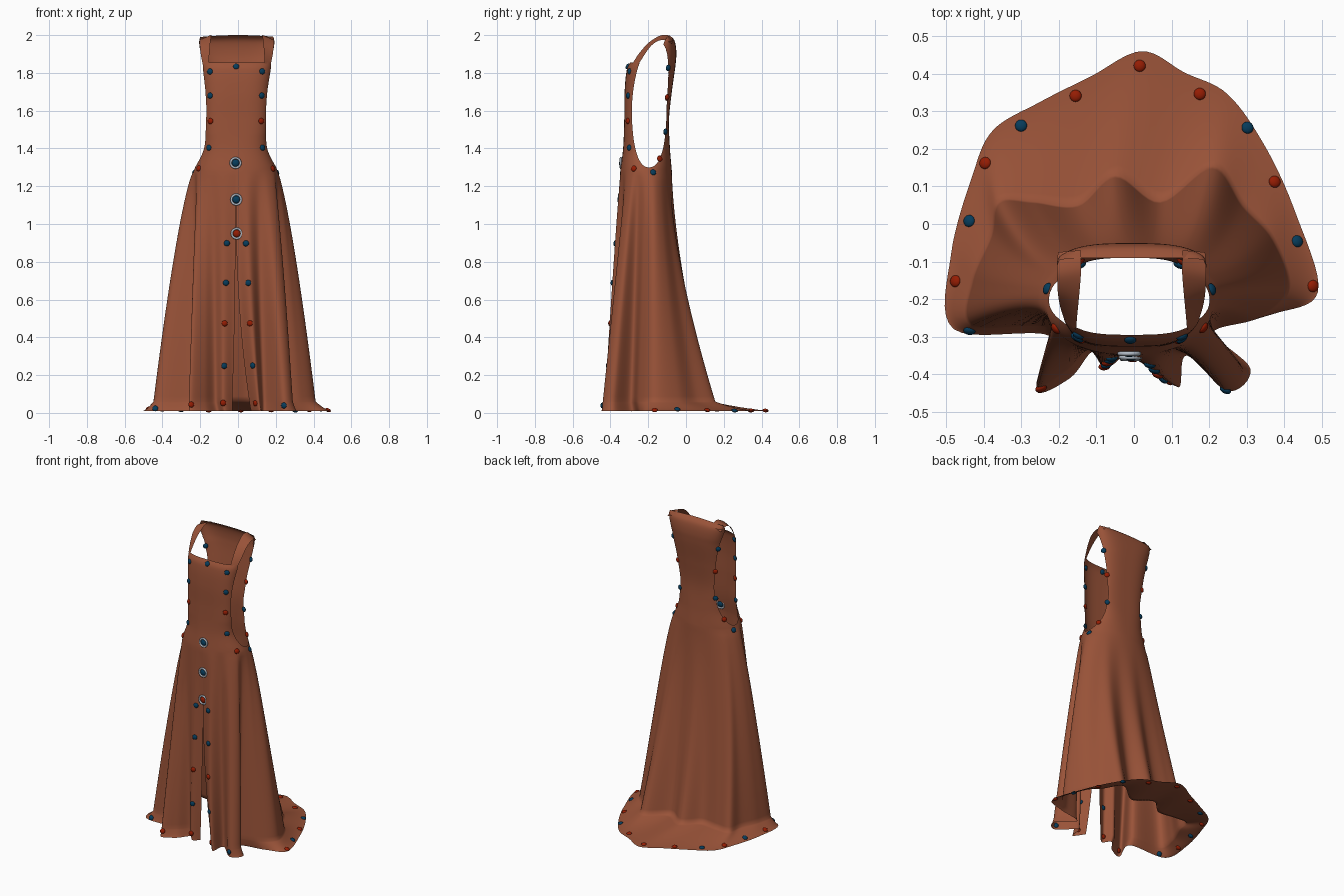
import bpy, bmesh, math
from mathutils import Vector
from mathutils.bvhtree import BVHTree

cube = bpy.data.objects.get("Cube")
if cube:
    bpy.data.objects.remove(cube)


def material(name, color):
    mat = bpy.data.materials.new(name)
    mat.use_nodes = True
    mat.diffuse_color = (*color, 1)
    mat.node_tree.nodes["Principled BSDF"].inputs["Base Color"].default_value = (*color, 1)
    return mat


cloth = material("rust brown cloth", (0.32, 0.086, 0.04))
blue = material("dark blue bead", (0.002, 0.045, 0.105))
red = material("dark red bead", (0.3, 0.012, 0.001))
silver = material("silver grey", (0.45, 0.5, 0.57))

COLS = 192
NECK_ROWS = 16
NECK_Z, HIP_Z, FLOOR_Z, HEM_Z = 1.855, 1.28, 0.06, 0.01
HOLE_Z, HOLE_Y_RADIUS, HOLE_Z_RADIUS, HOLE_POWER = 1.632, 0.092, 0.332, 2.4

# Bodice outline: height, left edge, right edge, front, back
OUTLINE = [
    (1.28, -.235, .21, -.348, -.075), (1.4, -.188, .163, -.333, -.085),
    (1.55, -.184, .164, -.327, -.09), (1.7, -.187, .17, -.325, -.075),
    (1.82, -.195, .183, -.313, -.058), (1.855, -.197, .185, -.295, -.054),
    (1.9, -.201, .188, -.245, -.051), (1.95, -.205, .192, -.195, -.055),
    (1.98, -.205, .192, -.155, -.066), (2.0, -.2, .187, -.11, -.09)]

# Shoulder strap edges, from the neckline over the shoulder to the back
STRAP_INNER = [(.148, -.283, 1.85), (.145, -.247, 1.905), (.14, -.195, 1.962),
               (.135, -.135, 1.998), (.135, -.095, 1.999), (.135, -.07, 1.985)]
STRAP_OUTER = [(.18, -.252, 1.845), (.19, -.22, 1.895), (.196, -.185, 1.943),
               (.198, -.145, 1.97), (.198, -.11, 1.972), (.196, -.075, 1.955)]

# Folded skirt section near the floor, then the hem, both going round from the front slit
DRAPE = [(.06, -.37), (.11, -.43), (.14, -.345), (.24, -.44), (.29, -.385), (.21, -.29),
         (.33, -.25), (.41, -.17), (.37, -.04), (.29, .05), (.21, .155), (.07, .06),
         (-.05, .13), (-.15, .05), (-.27, .06), (-.36, .06), (-.38, -.03), (-.43, -.15),
         (-.43, -.27), (-.22, -.28), (-.26, -.43), (-.18, -.39), (-.12, -.335),
         (-.08, -.38), (-.03, -.35)]
HEM = [(.07, -.37), (.12, -.435), (.14, -.35), (.25, -.445), (.31, -.385), (.21, -.28),
       (.37, -.24), (.49, -.18), (.43, .03), (.35, .205), (.25, .345), (.135, .403),
       (.02, .46), (-.115, .393), (-.25, .325), (-.375, .25), (-.43, .13), (-.487, -.08),
       (-.48, -.28), (-.22, -.3), (-.26, -.445), (-.17, -.41), (-.11, -.34),
       (-.07, -.38), (-.03, -.35)]


def along(points, t):
    """Smooth curve through the points, t from 0 to 1."""
    u = t * (len(points) - 1)
    i = min(int(u), len(points) - 2)
    f = u - i
    a, b, c, d = (Vector(points[max(0, min(len(points) - 1, k))]) for k in range(i - 1, i + 3))
    return b + (c - a) * f / 2 + (a * 2 - b * 5 + c * 4 - d) * f**2 / 2 \
        + (b * 3 - a - c * 3 + d) * f**3 / 2


def outline(z):
    """Bodice section at a height: centre, half sizes and roundness power."""
    i = 0
    while i < len(OUTLINE) - 2 and z > OUTLINE[i + 1][0]:
        i += 1
    p, q = OUTLINE[i], OUTLINE[i + 1]
    before, after = OUTLINE[max(i - 1, 0)], OUTLINE[min(i + 2, len(OUTLINE) - 1)]
    h = q[0] - p[0]
    f = (z - p[0]) / h
    edges = []
    for k in range(1, 5):
        m0 = (q[k] - before[k]) / (q[0] - before[0]) * h
        m1 = (after[k] - p[k]) / (after[0] - p[0]) * h
        edges.append((2 * f**3 - 3 * f**2 + 1) * p[k] + (f**3 - 2 * f**2 + f) * m0
                     + (3 * f**2 - 2 * f**3) * q[k] + (f**3 - f**2) * m1)
    left, right, front, back = edges
    power = 2.2 + max(0, min(1, (z - HIP_Z) / 0.2))
    return (left + right) / 2, (front + back) / 2, (right - left) / 2, (back - front) / 2, power


def bodice_point(t, z):
    mid_x, mid_y, wide, deep, power = outline(z)
    s, c = math.sin(t * math.tau), math.cos(t * math.tau)
    x = mid_x + math.copysign(abs(s) ** (2 / power), s) * wide
    y = mid_y - math.copysign(abs(c) ** (2 / power), c) * deep
    droop = 0.01 * max(0, (z - 1.9) * 10) * (x / 0.2) ** 2
    return Vector((x, y, z - droop))


def skirt_point(t, z):
    # The sides flare early, the back sweeps out late, the slit opens late
    s = (HIP_Z - z) / (HIP_Z - FLOOR_Z)
    c = math.cos(t * math.tau)
    top, low = bodice_point(t, HIP_Z), along(DRAPE, t)
    x = top.x + (low.x - top.x) * s ** (0.72 + 1.8 * max(0, c) ** 8)
    y = top.y + (low.y - top.y) * s ** (1.2 - 0.35 * c)
    return Vector((x, y, z))


def train_point(t, k):
    xy = along(DRAPE, t).lerp(along(HEM, t), k)
    return Vector((*xy, HEM_Z + (FLOOR_Z - HEM_Z) * (1 - k) ** 1.4))


def steps(a, b, n):
    return [a + (b - a) * i / n for i in range(n)]


def armhole(y, z):
    """Oval test for the armhole: below 1 is inside. Also gives the oval's middle."""
    mid = -0.195 + 0.045 * max(0, (z - 1.6) / 0.38) ** 1.5
    r = abs((y - mid) / HOLE_Y_RADIUS) ** HOLE_POWER + abs((z - HOLE_Z) / HOLE_Z_RADIUS) ** HOLE_POWER
    return r ** (1 / HOLE_POWER), mid


# Dress surface, from the back neck down to the train
rows = [(bodice_point, z) for z in steps(2.0, NECK_Z, NECK_ROWS) + steps(NECK_Z, HIP_Z, 50)]
rows += [(skirt_point, z) for z in steps(HIP_Z, FLOOR_Z, 44)]
rows += [(train_point, k) for k in steps(0, 1, 12) + [1]]
bm = bmesh.new()
grid = [[bm.verts.new(f(j / COLS, v)) for j in range(COLS + 1)] for f, v in rows]
cut, rim = [], set()
for i in range(len(rows) - 1):
    for j in range(COLS):
        face = bm.faces.new((grid[i][j], grid[i + 1][j], grid[i + 1][j + 1], grid[i][j + 1]))
        x, y, z = face.calc_center_median()
        if abs(x) > 0.1 and armhole(y, z)[0] < 1:
            cut.append(face)
            rim.update(face.verts)
        elif i < NECK_ROWS and math.cos((j + 0.5) / COLS * math.tau) > 0:
            cut.append(face)
bmesh.ops.delete(bm, geom=cut, context='FACES')

# Pull the armhole rim onto a clean oval that stays on the bodice surface
for v in rim:
    if not v.is_valid:
        continue
    r, mid = armhole(v.co.y, v.co.z)
    v.co.y = mid + (v.co.y - mid) / r
    v.co.z = HOLE_Z + (v.co.z - HOLE_Z) / r
    mid_x, mid_y, wide, deep, power = outline(v.co.z)
    across = min(1, abs(v.co.y - mid_y) / deep)
    v.co.x = mid_x + math.copysign(wide * (1 - across ** power) ** (1 / power), v.co.x)

# Shoulder straps
for side in (-1, 1):
    strap = []
    for k in range(26):
        inner, outer = along(STRAP_INNER, k / 25), along(STRAP_OUTER, k / 25)
        edge = [inner.lerp(outer, w / 4) for w in range(5)]
        strap.append([bm.verts.new((side * p.x - .0065, p.y, p.z)) for p in edge])
    for a, b in zip(strap, strap[1:]):
        for w in range(4):
            quad = (a[w], a[w + 1], b[w + 1], b[w])
            bm.faces.new(quad[::side])

bmesh.ops.remove_doubles(bm, verts=bm.verts, dist=0.0006)
bm.normal_update()
surface = BVHTree.FromBMesh(bm)
mesh = bpy.data.meshes.new("dress")
bm.to_mesh(mesh)
bm.free()
dress = bpy.data.objects.new("dress", mesh)
bpy.context.collection.objects.link(dress)
mesh.materials.append(cloth)
mesh.shade_smooth()


def finish(name, mat):
    obj = bpy.context.object
    obj.name = name
    obj.data.materials.append(mat)
    obj.data.shade_smooth()
    return obj


def bead(name, mat, x, y, z, radius=0.016):
    """Flattened bead lying on the cloth."""
    spot, normal, *_ = surface.find_nearest(Vector((x, y, z)))
    spot.z = max(spot.z, HEM_Z)
    bpy.ops.mesh.primitive_uv_sphere_add(segments=16, ring_count=10, radius=radius, location=spot,
                                         rotation=normal.to_track_quat('Z', 'Y').to_euler())
    finish(name, mat).scale.z = 0.6
    return spot


# Beads on the bodice front and beside the armholes
bead("neckline_bead", blue, -.01, -.32, 1.84)
for z, x, mat in ((1.81, .147, blue), (1.68, .143, blue), (1.545, .139, red), (1.405, .153, blue)):
    for side in (-1, 1):
        bead("bodice_bead", mat, side * x - .012, -.315, z)
for y, z, mat in ((-.07, 1.82, blue), (-.085, 1.66, red), (-.1, 1.5, blue),
                  (-.12, 1.355, red), (-.18, 1.265, blue), (-.28, 1.295, red)):
    for side in (-1, 1):
        bead("armhole_bead", mat, side * 0.2 - .01, y, z)

# Beads down both edges of the slit
for z, left, right, mat in ((.9, -.05, .03, blue), (.69, -.055, .045, blue), (.475, -.06, .055, red),
                            (.25, -.065, .07, blue), (.05, -.095, .085, red)):
    for x in (left, right):
        bead("slit_bead", mat, x, -.42, z)

# Ringed buttons on the front seam
for z, mat in ((1.33, blue), (1.13, blue), (.95, red)):
    spot = bead("button", mat, -.013, -.39, z, 0.02)
    bpy.ops.mesh.primitive_torus_add(major_radius=0.026, minor_radius=0.006, major_segments=24,
                                     minor_segments=8, location=spot + Vector((0, -.003, 0)),
                                     rotation=(math.pi / 2, 0, 0))
    finish("button_ring", silver)

# Beads around the hem and train
for x, y, z, mat in ((.015, .42, 0, red), (-.155, .34, 0, red), (.175, .345, 0, red),
                     (-.3, .26, 0, blue), (.3, .255, 0, blue), (-.39, .16, 0, red),
                     (.37, .11, 0, red), (-.43, .005, 0, blue), (.425, -.05, 0, blue),
                     (-.46, -.155, 0, red), (.47, -.165, 0, red), (-.44, -.3, .03, blue),
                     (-.24, -.46, .05, red), (.24, -.46, .04, blue)):
    bead("hem_bead", mat, x, y, z)
